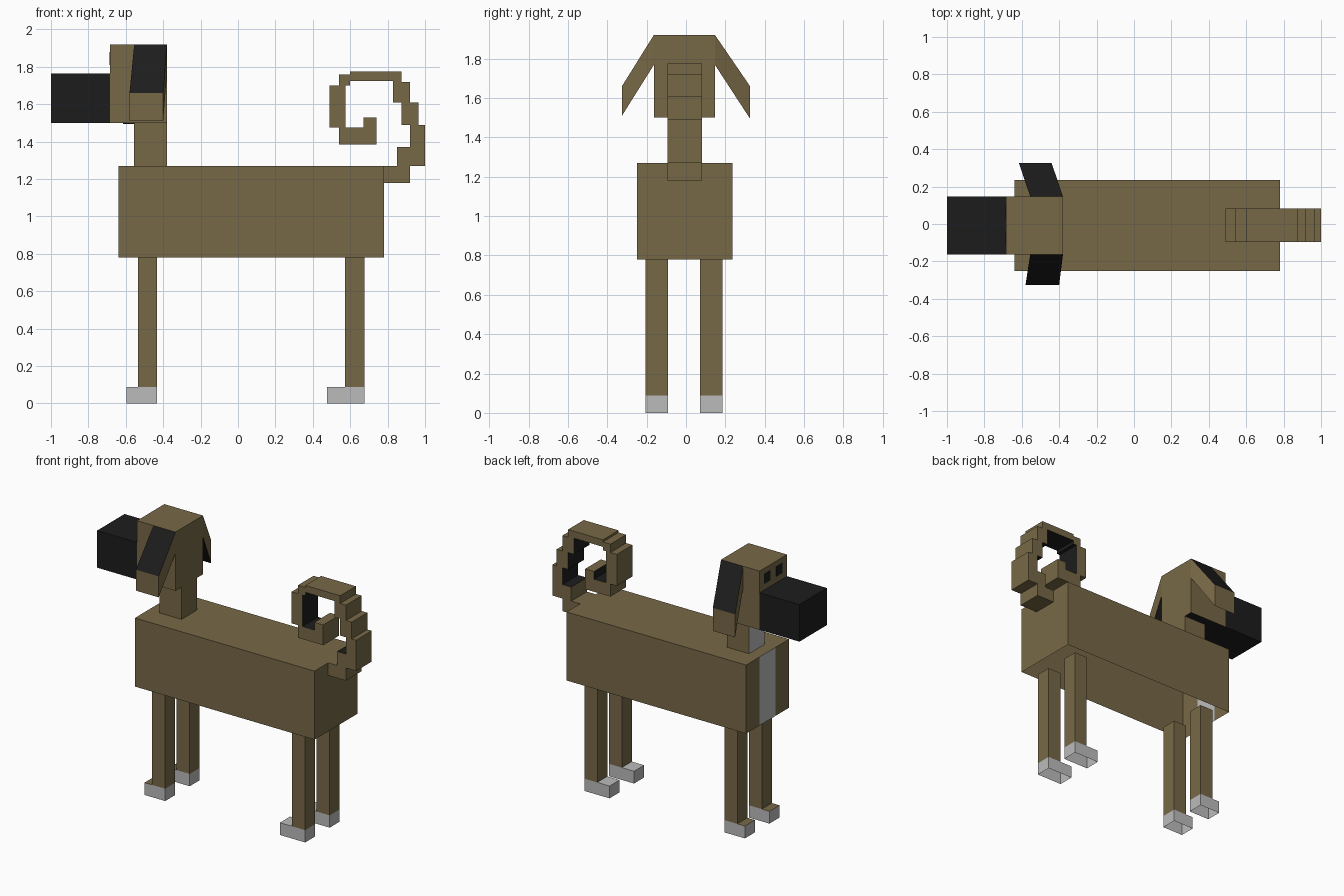
import bpy, bmesh

if "Cube" in bpy.data.objects:
    bpy.data.objects.remove(bpy.data.objects["Cube"])


def material(name, rgb):
    m = bpy.data.materials.new(name)
    m.diffuse_color = (*rgb, 1)
    m.use_nodes = True
    m.node_tree.nodes["Principled BSDF"].inputs["Base Color"].default_value = m.diffuse_color
    return m


BROWN = material("brown_fur", (0.185, 0.14, 0.062))
BLACK = material("black_fur", (0.012, 0.012, 0.012))
GREY = material("pale_grey_fur", (0.5, 0.5, 0.5))


def finish(name, bm, mats):
    mesh = bpy.data.meshes.new(name)
    bm.to_mesh(mesh)
    bm.free()
    for m in mats:
        mesh.materials.append(m)
    obj = bpy.data.objects.new(name, mesh)
    bpy.context.collection.objects.link(obj)
    return obj


def box_bm(x, y, z):
    """Box spanning the given (min, max) ranges."""
    bm = bmesh.new()
    bmesh.ops.create_cube(bm, size=1)
    for v in bm.verts:
        v.co = [r[0] if c < 0 else r[1] for c, r in zip(v.co, (x, y, z))]
    bm.normal_update()
    return bm


def facing(bm, axis, sign):
    return [f for f in bm.faces if f.normal[axis] * sign > 0.9]


def open_bottom(bm):
    bmesh.ops.delete(bm, geom=facing(bm, 2, -1), context='FACES')


def box(name, x, y, z, mat):
    return finish(name, box_bm(x, y, z), [mat])


MID = (-0.095, 0.082)   # width of the neck, chest stripe and tail

# Body: shell open underneath, with a pale stripe down the chest
bm = box_bm((-0.64, 0.78), (-0.25, 0.235), (0.78, 1.27))
open_bottom(bm)
for y in MID:
    chest = facing(bm, 0, -1)
    geom = chest + list({e for f in chest for e in f.edges}) + list({v for f in chest for v in f.verts})
    bmesh.ops.bisect_plane(bm, geom=geom, plane_co=(0, y, 0), plane_no=(0, 1, 0))
for f in facing(bm, 0, -1):
    if MID[0] < f.calc_center_median().y < MID[1]:
        f.material_index = 1
finish("body", bm, [BROWN, GREY])

# Neck with a pale throat
bm = box_bm((-0.555, -0.38), MID, (1.27, 1.5))
for f in facing(bm, 0, -1):
    f.material_index = 1
finish("neck", bm, [BROWN, GREY])

# Head with a dark underside, muzzle and eyes
bm = box_bm((-0.685, -0.38), (-0.163, 0.147), (1.5, 1.92))
for f in facing(bm, 2, -1):
    f.material_index = 1
finish("head", bm, [BROWN, BLACK])
box("muzzle", (-1.0, -0.685), (-0.163, 0.147), (1.5, 1.765), BLACK)
for side, y in (("left", 0.03), ("right", -0.11)):
    box(side + "_eye", (-0.688, -0.68), (y, y + 0.07), (1.81, 1.88), BLACK)

# Legs and paws; paws are open underneath, front paws have brown tops
for end, leg_x, toe, top in (("front", (-0.535, -0.432), -0.595, 1),
                             ("hind", (0.572, 0.675), 0.475, 0)):
    for side, y in (("right", (-0.205, -0.092)), ("left", (0.072, 0.185))):
        box(f"{end}_{side}_leg", leg_x, y, (0.088, 0.78), BROWN)
        bm = box_bm((toe, leg_x[1]), y, (0, 0.088))
        for f in facing(bm, 2, 1):
            f.material_index = top
        open_bottom(bm)
        finish(f"{end}_{side}_paw", bm, [GREY, BROWN])

# Ears: four-sided flaps sloping from the head to a swept-forward tip
for side, root_y, tip_y, tip_x, low in (("right", -0.163, -0.325, (-0.58, -0.40), 1.51),
                                        ("left", 0.147, 0.325, (-0.615, -0.44), 1.495)):
    bm = bmesh.new()
    rings = []
    for y, (x0, x1), z0, z1 in ((root_y, (-0.555, -0.38), 1.768, 1.92),
                                (tip_y, tip_x, low, 1.66)):
        rings.append([bm.verts.new((x, y, z)) for x, z in
                      ((x0, z0), (x1, z0), (x1, z1), (x0, z1))])
    for ring in rings:
        bm.faces.new(ring)
    for i in range(4):
        j = (i + 1) % 4
        f = bm.faces.new((rings[0][i], rings[0][j], rings[1][j], rings[1][i]))
        f.material_index = int(i in (0, 2))      # inner and outer flap faces
    bmesh.ops.recalc_face_normals(bm, faces=bm.faces[:])
    finish(side + "_ear", bm, [BROWN, BLACK])

# Curled tail: stepped spiral outline extruded sideways, dark inside the curl
outline = [(.78, 1.18), (.92, 1.18), (.92, 1.27), (1, 1.27), (1, 1.49), (.965, 1.49),
           (.965, 1.61), (.92, 1.61), (.92, 1.72), (.875, 1.72), (.875, 1.775),
           (.60, 1.775), (.60, 1.76), (.54, 1.76), (.54, 1.70), (.49, 1.70),
           (.49, 1.475), (.54, 1.475), (.54, 1.385), (.74, 1.385), (.74, 1.53),
           (.67, 1.53), (.67, 1.475), (.575, 1.475), (.575, 1.70), (.60, 1.70),
           (.60, 1.725), (.83, 1.725), (.83, 1.61), (.875, 1.61), (.875, 1.49),
           (.92, 1.49), (.92, 1.37), (.85, 1.37), (.85, 1.27), (.78, 1.27)]
bm = bmesh.new()
near, far = [[bm.verts.new((x, y, z)) for x, z in outline] for y in MID]
bm.faces.new(near)
bm.faces.new(far)
for i in range(len(outline)):
    j = (i + 1) % len(outline)
    f = bm.faces.new((near[i], near[j], far[j], far[i]))
    f.material_index = int(21 <= i <= 32)
bmesh.ops.recalc_face_normals(bm, faces=bm.faces[:])
finish("tail", bm, [BROWN, BLACK])
